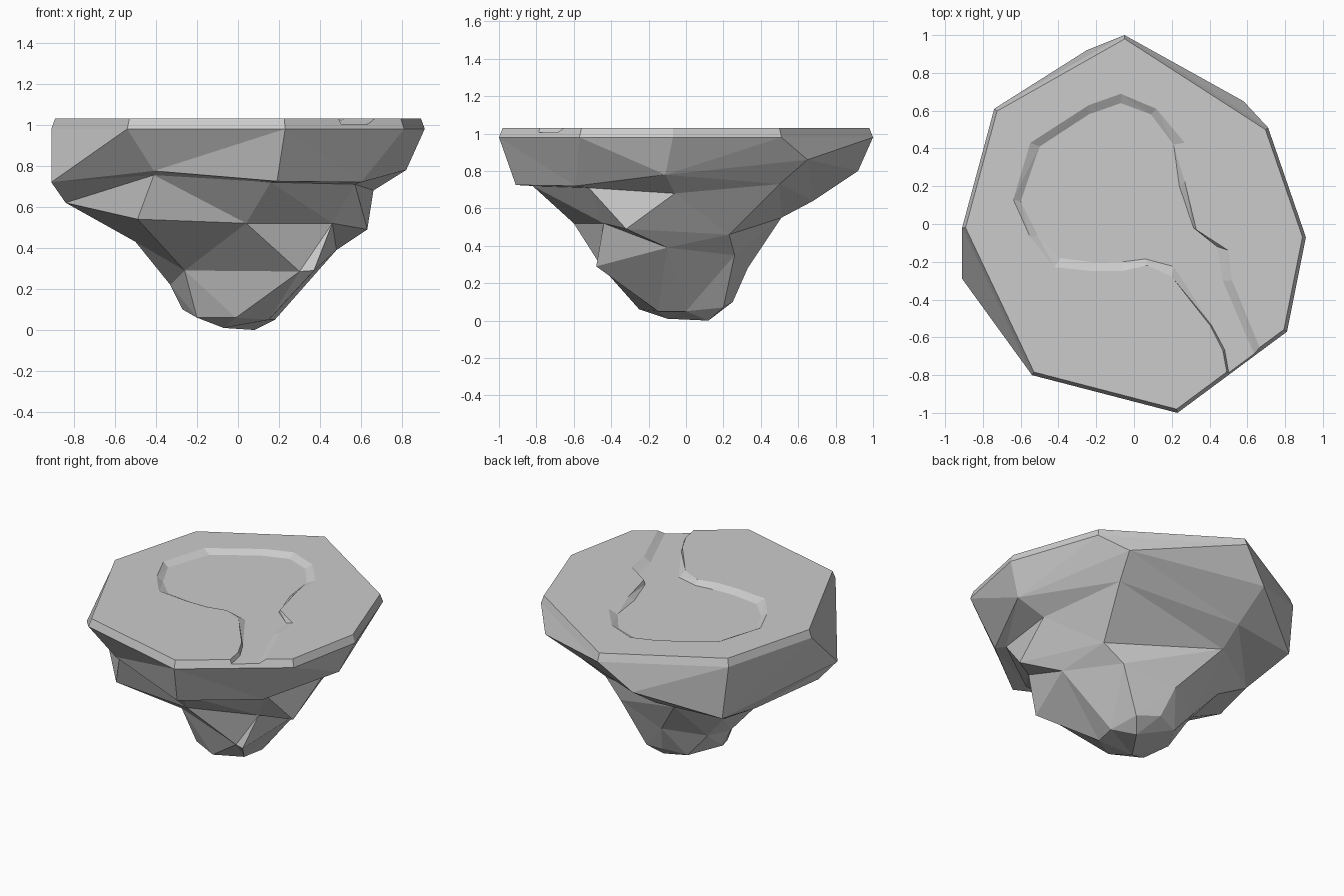
import bpy, bmesh

def loft(name, rings, merge=0.0):
    """Skin a stack of equal-count rings and cap both ends."""
    bm = bmesh.new()
    loops = [[bm.verts.new(p) for p in ring] for ring in rings]
    n = len(rings[0])
    for a, b in zip(loops, loops[1:]):
        for i in range(n):
            j = (i + 1) % n
            bm.faces.new((a[i], a[j], b[j], b[i]))
    bm.faces.new(loops[0])
    if merge:
        bmesh.ops.remove_doubles(bm, verts=bm.verts, dist=merge)
    else:
        bm.faces.new(loops[-1])
    bmesh.ops.recalc_face_normals(bm, faces=bm.faces)
    bmesh.ops.triangulate(bm, faces=[f for f in bm.faces if len(f.verts) == 4])
    me = bpy.data.meshes.new(name)
    bm.to_mesh(me)
    bm.free()
    ob = bpy.data.objects.new(name, me)
    bpy.context.collection.objects.link(ob)
    return ob

# Eight columns, clockwise from the back
rim = [(-.05, 1), (.71, .51), (.91, -.07), (.81, -.57),
       (.23, -1), (-.54, -.80), (-.91, -.02), (-.74, .61)]
skirt = [(-.25, .92, .80), (.58, .65, .86), (.82, -.11, .78), (.60, -.59, .72),
         (.19, -.91, .725), (-.41, -.70, .775), (-.91, -.29, .72), (-.70, .62, .63)]
ledge = [(-.25, .68, .64), (.53, .50, .73), (.66, -.06, .68), (.57, -.52, .71),
         (.16, -.82, .72), (-.41, -.66, .755), (-.84, -.19, .62), (-.68, .24, .55)]
belly = [(-.27, .51, .55), (.43, .23, .46), (.63, -.32, .49), (.46, -.44, .52),
         (.04, -.60, .52), (-.49, -.58, .54), (-.50, -.10, .43), (-.45, .25, .42)]
root = [(-.05, .33, .28), (.30, .26, .35), (.48, -.10, .39), (.37, -.48, .29),
        (.30, -.45, .285), (-.26, -.22, .29), (-.33, 0, .22), (-.30, .20, .25)]
tip = [(0, .25, .10), (.15, .20, .07), (.18, 0, .05), (.15, -.15, .05),
       (-.01, -.25, .06), (-.20, -.15, .06), (-.27, 0, .10), (-.15, .20, .08)]
p, q = (.08, .12, 0), (-.07, -.10, .01)
keel = [p, p, p, q, q, q, q, p]

# Rock body
top = [(x * .98, y * .98, 1.03) for x, y in rim]
edge = [(x, y, .98) for x, y in rim]
island = loft("floating_rock", [top, edge, skirt, ledge, belly, root, tip, keel], 0.0005)

# Pond and stream channel: bank line and bed line
bank = [(.71, -.76), (.52, -.30), (.50, -.14), (.33, -.03), (.27, .22), (.27, .43),
        (.12, .61), (-.07, .69), (-.24, .63), (-.55, .43), (-.64, .13), (-.55, -.07),
        (-.42, -.23), (-.22, -.25), (-.06, -.25), (.07, -.22), (.20, -.28),
        (.405, -.54), (.47, -.67), (.505, -.86)]
bed = [(.67, -.77), (.47, -.30), (.44, -.12), (.315, -.02), (.24, .20), (.21, .42),
       (.09, .58), (-.07, .64), (-.24, .58), (-.50, .41), (-.60, .12), (-.51, -.06),
       (-.39, -.18), (-.20, -.205), (-.06, -.20), (.06, -.185), (.21, -.225),
       (.41, -.535), (.48, -.665), (.515, -.86)]
cutter = loft("channel_cutter", [[(x, y, 1.005) for x, y in bed],
                                 [(x, y, 1.0305) for x, y in bank],
                                 [(x, y, 1.1) for x, y in bank]])
cutter.hide_render = True
cutter.hide_set(True)
cut = island.modifiers.new("channel", 'BOOLEAN')
cut.operation = 'DIFFERENCE'
cut.solver = 'EXACT'
cut.object = cutter
